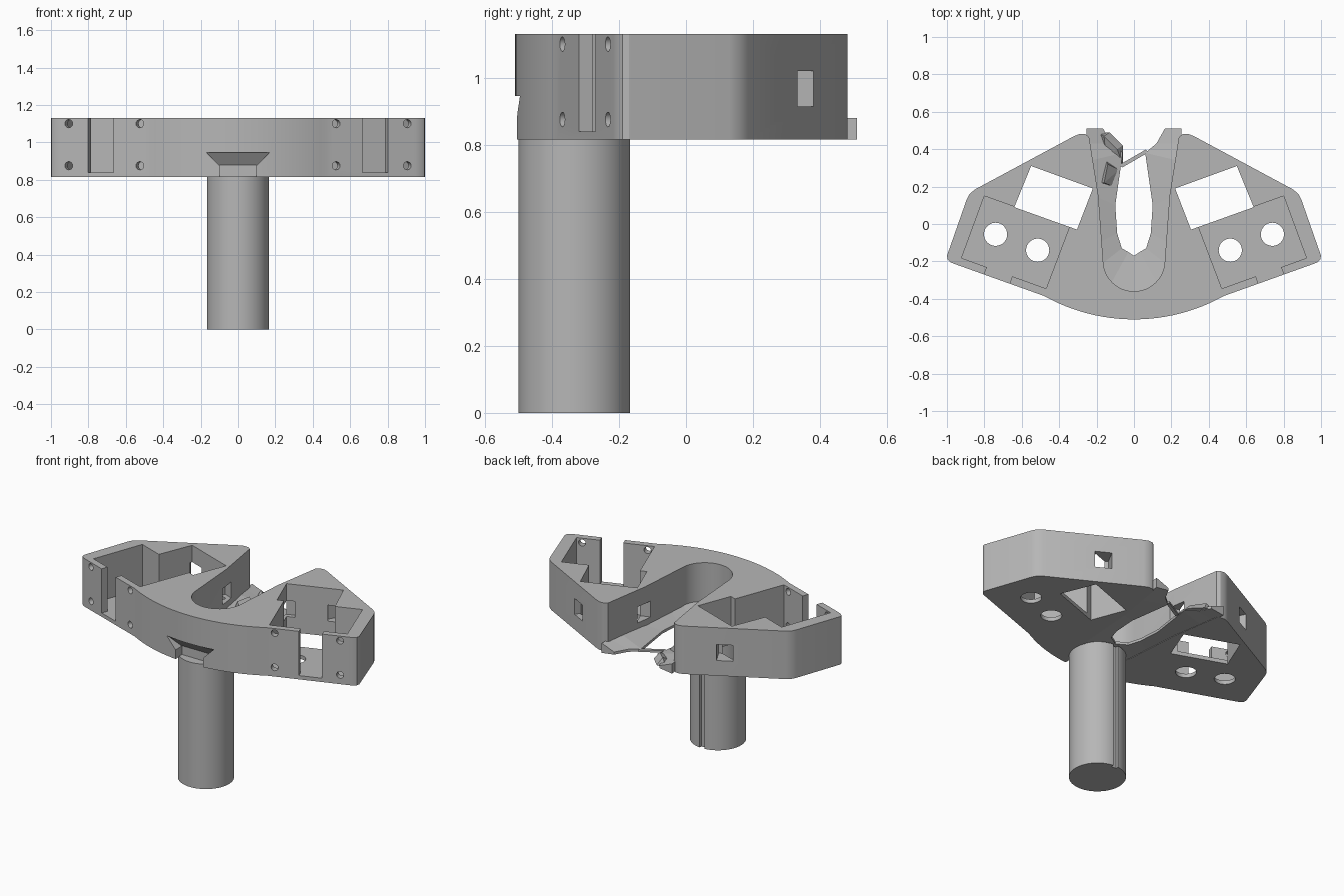
import bpy, bmesh, math
from mathutils import Vector, Matrix

if "Cube" in bpy.data.objects:
    bpy.data.objects.remove(bpy.data.objects["Cube"])

grey = bpy.data.materials.new("plain grey")
grey.use_nodes = True
grey.diffuse_color = (0.47, 0.47, 0.47, 1)
grey.node_tree.nodes["Principled BSDF"].inputs["Base Color"].default_value = (0.47, 0.47, 0.47, 1)

BOTTOM, FLOOR, TOP = 0.815, 0.84, 1.13
TILT = math.radians(20)


def add(name, bm):
    bmesh.ops.recalc_face_normals(bm, faces=bm.faces)
    mesh = bpy.data.meshes.new(name)
    bm.to_mesh(mesh)
    bm.free()
    mesh.materials.append(grey)
    obj = bpy.data.objects.new(name, mesh)
    bpy.context.collection.objects.link(obj)
    return obj


def prism(name, outline, z0, z1):
    bm = bmesh.new()
    face = bm.faces.new([bm.verts.new((x, y, z0)) for x, y in outline])
    new = bmesh.ops.extrude_face_region(bm, geom=[face])["geom"]
    bmesh.ops.translate(bm, vec=(0, 0, z1 - z0), verts=[v for v in new if isinstance(v, bmesh.types.BMVert)])
    return add(name, bm)


def hull(name, points):
    bm = bmesh.new()
    for p in points:
        bm.verts.new(p)
    bmesh.ops.convex_hull(bm, input=bm.verts)
    return add(name, bm)


def block(name, centre, size, angle):
    bm = bmesh.new()
    place = Matrix.Translation(centre) @ Matrix.Rotation(angle, 4, "Z") @ Matrix.Diagonal((*size, 1))
    bmesh.ops.create_cube(bm, size=1, matrix=place)
    return add(name, bm)


def rod(name, centre, radius, length, turn=Matrix(), sides=32):
    bm = bmesh.new()
    bmesh.ops.create_cone(bm, cap_ends=True, segments=sides, radius1=radius, radius2=radius,
                          depth=length, matrix=Matrix.Translation(centre) @ turn)
    return add(name, bm)


def cut(obj, cutter):
    mod = obj.modifiers.new("cut", "BOOLEAN")
    mod.operation, mod.solver, mod.object = "DIFFERENCE", "EXACT", cutter
    graph = bpy.context.evaluated_depsgraph_get()
    mesh = bpy.data.meshes.new_from_object(obj.evaluated_get(graph))
    obj.modifiers.clear()
    obj.data = mesh
    bpy.data.objects.remove(cutter)


# Winged body: curved front, raked tips and a U-shaped slot open at the back
half = []
radius = 0.984
for i in range(13):
    a = math.radians(29.2) * i / 12
    half.append((radius * math.sin(a), 0.474 - radius * math.cos(a)))
half += [(0.95, -0.217), (0.98, -0.205), (0.996, -0.19), (1.0, -0.17), (0.895, 0.13), (0.88, 0.16),
         (0.85, 0.185), (0.32, 0.47), (0.29, 0.482), (0.26, 0.48), (0.24, 0.465), (0.19, 0.15)]
for i in range(13):
    a = math.pi / 2 * i / 12
    half.append((0.165 * math.cos(a), -0.195 - 0.165 * math.sin(a)))
half[-1] = (0, -0.36)
outline = half + [(-x, y) for x, y in reversed(half[1:-1])]
body = prism("winged_body", outline, BOTTOM, TOP)

# Pockets, openings and screw holes, the same on both wings
pocket = [(0.80, 0.15), (0.345, -0.015), (0.47, -0.345), (0.922, -0.182)]
opening = [(0.22, 0.19), (0.305, -0.03), (0.64, 0.09), (0.55, 0.31)]
notch = [(0.63, -0.22), (0.68, -0.36), (0.815, -0.31), (0.765, -0.17)]
for s in (1, -1):
    for shape, low in ((pocket, FLOOR), (opening, 0.7), (notch, FLOOR)):
        cut(body, prism("cutter", [(s * x, y) for x, y in shape], low, 1.3))
    for x, y in ((0.74, -0.055), (0.515, -0.14)):
        cut(body, rod("cutter", (s * x, y, FLOOR), 0.062, 0.2))
    turn = Matrix.Rotation(s * TILT, 4, "Z") @ Matrix.Rotation(math.pi / 2, 4, "X")
    for x in (0.525, 0.905):
        for z in (0.875, 1.1):
            y = -0.385 + (x - 0.48) * 0.357
            cut(body, rod("cutter", (s * x, y, z), 0.022, 0.16, turn, 16))
    # Small square windows in the back wall and the slot wall
    cut(body, block("cutter", (s * 0.52, 0.335, 0.967), (0.1, 0.16, 0.105), -s * math.radians(28)))
    cut(body, block("cutter", (s * 0.21, 0.165, 0.967), (0.14, 0.1, 0.105), s * TILT))

# Scooped relief under the front edge
cut(body, hull("cutter", [(s * x, y, z) for s in (1, -1) for x, y, z in
                          ((0.17, -0.6, 0.945), (0.17, -0.49, 0.945), (0.1, -0.6, 0.875), (0.1, -0.44, 0.875))]))
cut(body, block("cutter", (0, -0.52, 0.84), (0.2, 0.16, 0.08), 0))

# Sloping ledge around the foot of the slot: wall point, then inner edge point
rim = [(0.255, 0.51, 0.165, 0.51), (0.25, 0.43, 0.12, 0.43), (0.23, 0.34, 0.06, 0.38),
       (0.21, 0.15, 0.1, 0.1), (0.19, -0.1, 0.09, -0.05), (0.18, -0.22, 0.065, -0.13),
       (0.13, -0.33, 0.03, -0.15), (0, -0.38, 0, -0.17)]
rim += [(-a, b, -c, d) for a, b, c, d in reversed(rim[:-1])]
bm = bmesh.new()
rings = []
for ox, oy, ix, iy in rim:
    rings.append([bm.verts.new(p) for p in ((ox, oy, BOTTOM + 0.001), (ox, oy, 0.88),
                                            (ix, iy, 0.845), (ix, iy, 0.828))])
for a, b in zip(rings, rings[1:]):
    for k in range(4):
        bm.faces.new((a[k], a[k - 1], b[k - 1], b[k]))
bm.faces.new(rings[0])
bm.faces.new(rings[-1])
ledge = add("slot_ledge", bm)

# Thin strip across the slot and the rough lugs beside it
strip = block("cross_strip", (0, 0.35, 0.838), (0.16, 0.02, 0.014), math.radians(30))
lug = hull("side_lug", [(-0.18, 0.22, 0.84), (-0.11, 0.2, 0.84), (-0.08, 0.29, 0.84), (-0.15, 0.34, 0.84),
                        (-0.16, 0.22, 0.9), (-0.14, 0.32, 0.9)])
rear_lug = hull("rear_lug", [(-0.2, 0.49, 0.83), (-0.13, 0.49, 0.83), (-0.06, 0.42, 0.83), (-0.06, 0.32, 0.83),
                             (-0.15, 0.36, 0.83), (-0.16, 0.47, 0.88), (-0.09, 0.4, 0.87)])

# Round handle with a keyway down its back
handle = rod("handle", (0, -0.333, 0.41), 0.167, 0.82, sides=64)
cut(handle, block("cutter", (0, -0.165, 0.4), (0.035, 0.04, 1), 0))

for obj in (body, handle):
    bpy.ops.object.select_all(action="DESELECT")
    obj.select_set(True)
    bpy.context.view_layer.objects.active = obj
    bpy.ops.object.shade_smooth_by_angle(angle=math.radians(30))
